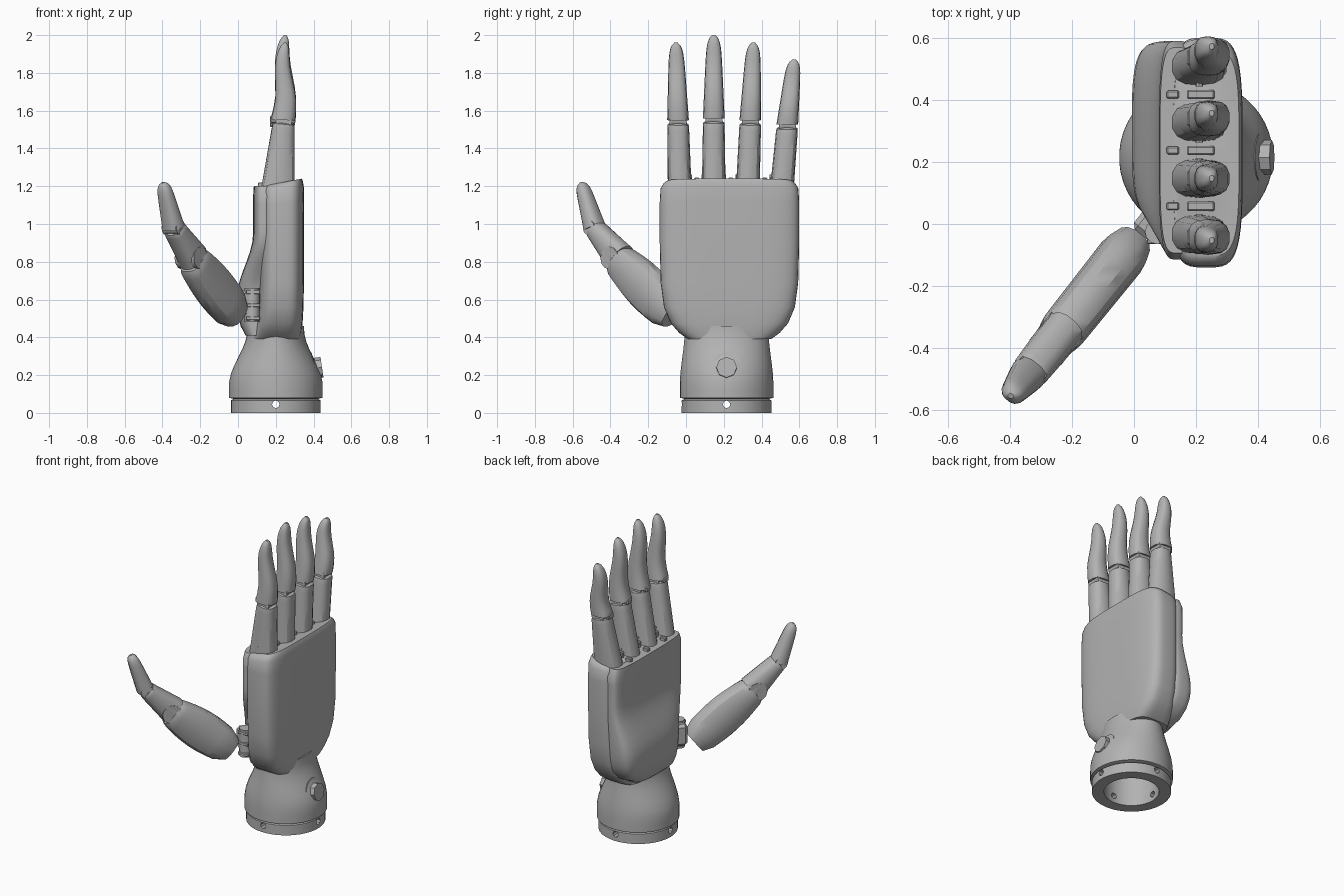
import bpy, bmesh, math
from mathutils import Vector

cube = bpy.data.objects.get("Cube")
if cube:
    bpy.data.objects.remove(cube)

grey = bpy.data.materials.new("matte_grey")
grey.use_nodes = True
grey.diffuse_color = (0.45, 0.45, 0.45, 1)
grey.node_tree.nodes["Principled BSDF"].inputs["Base Color"].default_value = grey.diffuse_color
parts = []
X_AXIS, Y_AXIS, Z_AXIS = Vector((1, 0, 0)), Vector((0, 1, 0)), Vector((0, 0, 1))


def mix(a, b, t):
    return a + (b - a) * t


def ease(low, high, value):
    t = min(1, max(0, (value - low) / (high - low)))
    return t * t * (3 - 2 * t)


def power(value, exponent):
    return math.copysign(abs(value) ** (2 / exponent), value)


def finish(name, bm):
    bmesh.ops.recalc_face_normals(bm, faces=bm.faces)
    mesh = bpy.data.meshes.new(name)
    bm.to_mesh(mesh)
    bm.free()
    mesh.materials.append(grey)
    ob = bpy.data.objects.new(name, mesh)
    bpy.context.collection.objects.link(ob)
    parts.append(ob)
    return ob


def loft(name, rings, exponent, segments):
    """Skin rounded sections, each given as (centre, first half axis, second half axis)."""
    bm = bmesh.new()
    loops = []
    for centre, first, second in rings:
        angles = [math.tau * (i + 0.5) / segments for i in range(segments)]
        loops.append([bm.verts.new(centre + first * power(math.cos(a), exponent)
                                   + second * power(math.sin(a), exponent)) for a in angles])
    for lower, upper in zip(loops, loops[1:]):
        for i in range(segments):
            j = (i + 1) % segments
            bm.faces.new((lower[i], lower[j], upper[j], upper[i]))
    bm.faces.new(loops[0])
    bm.faces.new(loops[-1])
    return finish(name, bm)


def limb(name, start, end, side, depth, width, tip, bend=0, bulge=0, heel=1):
    """Tapered digit segment with a rounded far end; depth and width are (start, end)."""
    across = side.cross(end - start).normalized()
    steps = 12
    rings = []
    for i in range(steps + 1):
        t = math.sin(i / steps * math.pi / 2)
        scale = max(0.25, math.sqrt(max(0, 1 - t ** tip))) / 2 * (heel if i == 0 else 1)
        centre = mix(start, end, t) + across * bend * math.sin(math.tau * t)
        thick = mix(*depth, t) + bulge * math.sin(math.pi * t)
        rings.append((centre, across * thick * scale, side * mix(*width, t) * scale))
    return loft(name, rings, 2.6, 14)


def block_ring(z, left, right, front, back, scale=1, tilt=0):
    """Section of the hand between its x and y limits, dropping by tilt on the palm side."""
    centre = Vector(((left + right) / 2, (front + back) / 2, z - tilt / 2))
    half = Vector(((right - left) / 2 * scale, 0, tilt / 2))
    return centre, half, Y_AXIS * (back - front) / 2 * scale


def cylinder(name, loc, axis, radius, depth, sides):
    bm = bmesh.new()
    bmesh.ops.create_cone(bm, cap_ends=True, segments=sides, radius1=radius,
                          radius2=radius, depth=depth)
    ob = finish(name, bm)
    ob.rotation_mode = "QUATERNION"
    ob.rotation_quaternion = Vector(axis).to_track_quat("Z", "Y")
    ob.location = loc
    return ob


def box(name, loc, size, turn=0):
    bm = bmesh.new()
    bmesh.ops.create_cube(bm, size=1)
    bmesh.ops.scale(bm, vec=size, verts=bm.verts)
    bmesh.ops.bevel(bm, geom=bm.edges[:], offset=min(size) / 6, segments=1, affect="EDGES")
    ob = finish(name, bm)
    ob.location = loc
    ob.rotation_euler.z = turn


# Wrist: flared bell, groove, collar, then up inside the open socket
CENTRE = Vector((0.2, 0.215, 0))
bell, neck, socket = 0.248, 0.15, 0.165
rings = []
for i in range(10):
    z = mix(0.46, 0.08, i / 9)
    t = ease(0.15, 0.44, z)
    rings.append((CENTRE + Z_AXIS * z, X_AXIS * mix(bell, neck, t), Y_AXIS * mix(bell, 0.222, t)))
for z, radius in ((0.074, bell * 0.9), (0.066, bell * 0.96), (0, bell * 0.96),
                  (0, socket), (0.2, socket)):
    rings.append((CENTRE + Z_AXIS * z, X_AXIS * radius, Y_AXIS * radius))
wrist = loft("wrist", rings, 2, 48)

# Screw holes through the collar
for axis in (X_AXIS, Y_AXIS):
    hole = cylinder("screw_hole_cutter", CENTRE + Z_AXIS * 0.045, axis, 0.02, 0.7, 8)
    parts.remove(hole)
    hole.hide_render = True
    hole.hide_viewport = True
    cut = wrist.modifiers.new("screw_hole", "BOOLEAN")
    cut.operation = "DIFFERENCE"
    cut.object = hole

# Button with its seat on the back of the wrist
button_spot = CENTRE + Vector((0.18, 0, 0.235))
cylinder("button_seat", button_spot, (1, 0, 0.25), 0.08, 0.06, 24)
cylinder("button", button_spot + X_AXIS * 0.02, (1, 0, 0.15), 0.055, 0.09, 8)

# Back of the hand: flares quickly from the wrist, then runs straight
BOTTOM, TOP = 0.39, 1.24
rings = []
for t in (0, 0.04, 0.1, 0.2, 0.35, 0.6, 0.85, 0.95, 0.985, 1):
    z = mix(BOTTOM, TOP, t)
    flare = math.exp((BOTTOM - z) * 11)
    half = 0.37 - 0.15 * flare
    rings.append(block_ring(z, 0.115 - 0.045 * flare, 0.35 - 0.02 * flare, 0.23 - half, 0.23 + half,
                            1 - 0.1 * t ** 40, 0.04 * t ** 8))
loft("back_shell", rings, 4, 48)

# Palm: swollen heel easing into a thin plate
rings = []
for i in range(17):
    z = mix(0.41, 1.2, i / 16)
    flare = math.exp((0.41 - z) * 15)
    t = ease(0.6, 0.95, z)
    rings.append(block_ring(z, mix(-0.01, 0.08, t) + 0.05 * flare, 0.2,
                            mix(0.02, -0.115, t), 0.59 - 0.16 * flare, 0.94 if i == 16 else 1))
loft("palm", rings, 3.6, 48)

# Fingers: (sideways lean, tip height), evenly spaced along the knuckle line
SPACING = 0.18
fingers = {"index": (-0.02, 1.96), "middle": (0, 2), "ring": (0.03, 1.96), "little": (0.065, 1.87)}
for i, (name, (lean, top)) in enumerate(fingers.items()):
    y = SPACING * i - 0.033
    root = Vector((0.21, y, 1.18))
    knuckle = Vector((0.243, y + lean * 0.45, 1.56 - (2 - top) / 4))
    limb(name + "_proximal", root, knuckle - Z_AXIS * 0.01, Y_AXIS, (0.18, 0.115), (0.126, 0.114), 80)
    limb(name + "_distal", knuckle - X_AXIS * 0.005, Vector((0.25, y + lean, top)), Y_AXIS,
         (0.13, 0.06), (0.115, 0.075), 12, bend=0.011)
    cylinder(name + "_joint", knuckle, Y_AXIS, 0.045, 0.09, 12)
    box(name + "_joint_tab", knuckle - X_AXIS * 0.055, (0.035, 0.05, 0.03))
    cylinder(name + "_hinge_pin", root + Z_AXIS * 0.07, Y_AXIS, 0.012, 0.128, 8)

# Webs between the finger roots
for i in range(3):
    y = SPACING * (i + 0.5) - 0.033
    box("finger_web", (0.215, y, 1.215), (0.09, 0.03, 0.06))
    box("web_tab", (0.125, y, 1.205), (0.04, 0.025, 0.03))

# Thumb: three segments climbing in a slanting vertical plane
ALONG, SIDE = Vector((-0.623, -0.782, 0)), Vector((0.782, -0.623, 0))


def thumb_point(reach, z):
    return Vector((0.02, -0.03, z)) + ALONG * reach


heel, middle, last, tip = [thumb_point(*p) for p in ((0.05, 0.52), (0.43, 0.82), (0.58, 0.98), (0.67, 1.22))]
limb("thumb_base", heel, middle, SIDE, (0.2, 0.17), (0.16, 0.15), 50, bulge=0.06, heel=0.8)
limb("thumb_middle", middle - ALONG * 0.02, last, SIDE, (0.17, 0.1), (0.135, 0.12), 60)
limb("thumb_tip", last, tip, SIDE, (0.105, 0.065), (0.118, 0.075), 12)
cylinder("thumb_joint", middle, SIDE, 0.06, 0.13, 12)
cylinder("thumb_tip_joint", last, SIDE, 0.04, 0.1, 12)

# Thumb mount on the edge of the palm
box("thumb_bracket", (0.06, 0, 0.58), (0.1, 0.1, 0.14), math.atan2(ALONG.y, ALONG.x))
cylinder("thumb_pivot", (0.075, -0.025, 0.57), Z_AXIS, 0.04, 0.18, 12)
for z in (0.5, 0.57, 0.64):
    box("pivot_rib", (0.08, -0.03, z), (0.075, 0.07, 0.02))

# Smooth shading with crisp seams
bpy.ops.object.select_all(action="DESELECT")
for ob in parts:
    ob.select_set(True)
bpy.context.view_layer.objects.active = wrist
bpy.ops.object.shade_smooth_by_angle(angle=math.radians(32))
